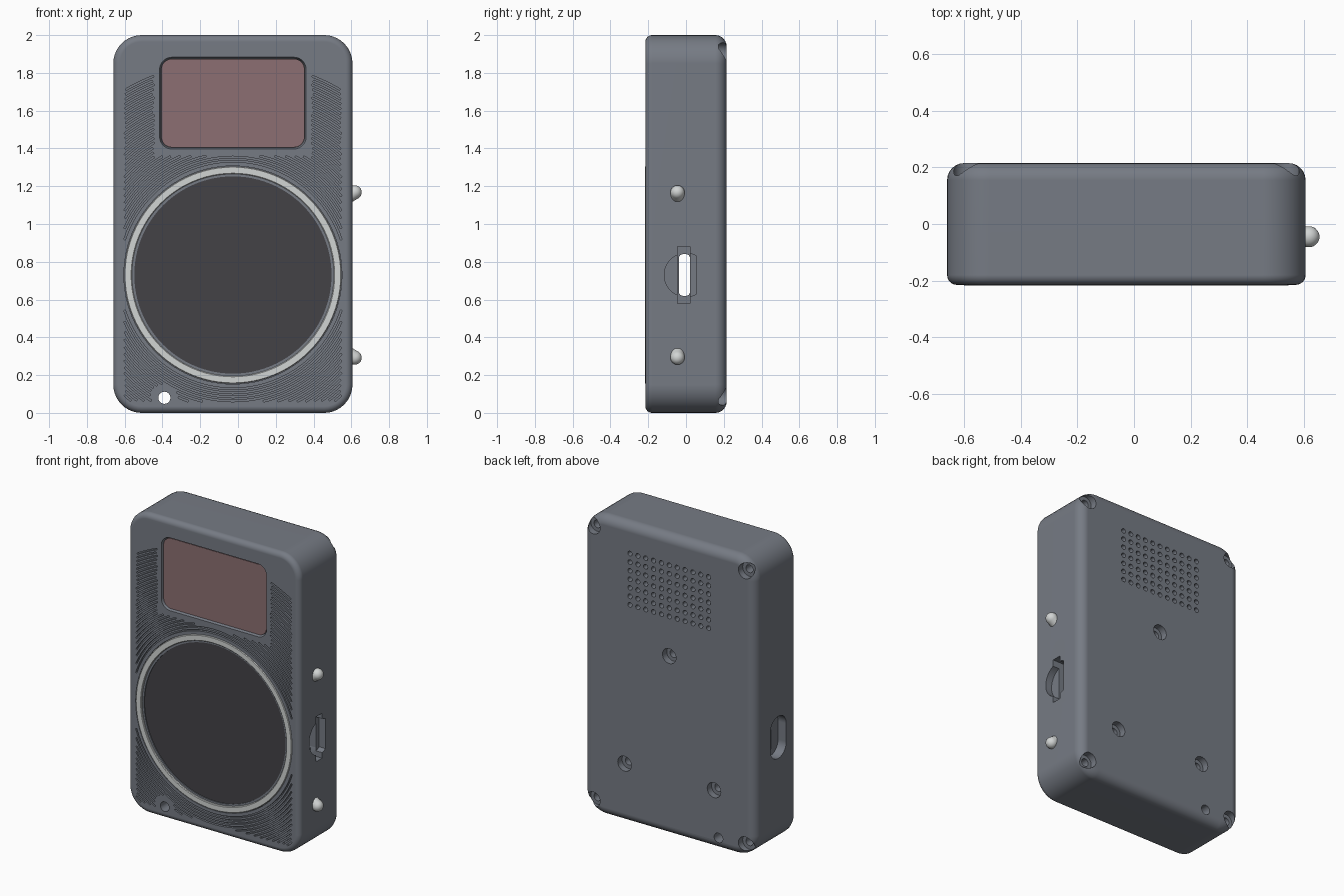
import bpy, bmesh, math
from mathutils import Vector, Matrix

if "Cube" in bpy.data.objects:
    bpy.data.objects.remove(bpy.data.objects["Cube"])

CX, DISC_Z = -0.027, 0.73      # body centre line, speaker height
W, D = 0.633, 0.215            # half width, half depth


def material(name, rgb):
    m = bpy.data.materials.new(name)
    m.use_nodes = True
    m.diffuse_color = (*rgb, 1)
    m.node_tree.nodes["Principled BSDF"].inputs["Base Color"].default_value = (*rgb, 1)
    return m


GREY = material("slate grey", (0.181, 0.198, 0.231))
PINK = material("dusty pink", (0.262, 0.159, 0.168))
DARK = material("charcoal", (0.056, 0.054, 0.061))
PALE = material("pale grey", (0.64, 0.66, 0.655))


def make(name, bm, mat):
    bmesh.ops.recalc_face_normals(bm, faces=bm.faces)
    me = bpy.data.meshes.new(name)
    bm.to_mesh(me)
    bm.free()
    me.materials.append(mat)
    ob = bpy.data.objects.new(name, me)
    bpy.context.collection.objects.link(ob)
    return ob


def activate(ob):
    bpy.ops.object.select_all(action='DESELECT')
    ob.select_set(True)
    bpy.context.view_layer.objects.active = ob


def smooth(ob):
    activate(ob)
    bpy.ops.object.shade_smooth_by_angle(angle=math.radians(32))


def circle(u, v, r, n=32):
    return [(u + r * math.cos(2 * math.pi * i / n), v + r * math.sin(2 * math.pi * i / n))
            for i in range(n)]


def rounded(u, v, hu, hv, r, inset=0, n=10):
    pts = []
    for k, (su, sv) in enumerate([(1, 1), (-1, 1), (-1, -1), (1, -1)]):
        for i in range(n + 1):
            a = math.pi / 2 * (k + i / n)
            pts.append((u + su * (hu - r) + (r - inset) * math.cos(a),
                        v + sv * (hv - r) + (r - inset) * math.sin(a)))
    return pts


def loft(bm, sections, axis='y'):
    """Skin a stack of (position, outline) sections along an axis and cap it."""
    rings = []
    for t, pts in sections:
        rings.append([bm.verts.new((u, t, v) if axis == 'y' else (t, u, v)) for u, v in pts])
    for a, b in zip(rings, rings[1:]):
        for i in range(len(a)):
            j = (i + 1) % len(a)
            bm.faces.new((a[i], a[j], b[j], b[i]))
    bm.faces.new(rings[0])
    bm.faces.new(rings[-1])


def prism(bm, pts, a, b, axis='y'):
    loft(bm, [(a, pts), (b, pts)], axis)


def lathe(name, profile, origin, direction, mat, steps=96, closed=False):
    bm = bmesh.new()
    vs = [bm.verts.new((r, 0, h)) for r, h in profile]
    pairs = list(zip(vs, vs[1:])) + ([(vs[-1], vs[0])] if closed else [])
    edges = [bm.edges.new(p) for p in pairs]
    bmesh.ops.spin(bm, geom=vs + edges, cent=(0, 0, 0), axis=(0, 0, 1),
                   angle=2 * math.pi, steps=steps)
    bmesh.ops.remove_doubles(bm, verts=bm.verts, dist=1e-5)
    rot = Vector(direction).to_track_quat('Z', 'Y').to_matrix().to_4x4()
    bm.transform(Matrix.Translation(origin) @ rot)
    ob = make(name, bm, mat)
    smooth(ob)
    return ob


# Case: rounded box, small fillet in front and a larger one behind
def fillet(y, r, sign, n=6):
    for i in range(n + 1):
        a = math.pi / 2 * i / n
        yield y + sign * r * (1 - math.sin(a)), r * (1 - math.cos(a))


levels = list(fillet(-D, 0.035, 1))[::-1] + list(fillet(D, 0.06, -1))
bm = bmesh.new()
loft(bm, [(y, rounded(CX, 1, W, 1, 0.15, d)) for y, d in levels])
case = make("case", bm, GREY)


def cut(bm):
    tool = make("cutter", bm, GREY)
    tool.hide_render = True
    mod = case.modifiers.new("cut", 'BOOLEAN')
    mod.operation, mod.solver, mod.object = 'DIFFERENCE', 'EXACT', tool
    activate(case)
    bpy.ops.object.modifier_apply(modifier=mod.name)
    bpy.data.objects.remove(tool)


# Recesses: screen, speaker, counterbores, vent grid, side openings
screws = [(CX + sx * 0.56, z) for sx in (-1, 1) for z in (0.09, 1.91)]
screws += [(CX, 1.195), (CX - 0.33, 0.39), (CX + 0.33, 0.39)]
bm = bmesh.new()
loft(bm, [(-0.25, rounded(CX, 1.64, 0.388, 0.243, 0.065)),
          (-D, rounded(CX, 1.64, 0.388, 0.243, 0.065)),
          (-0.19, rounded(CX, 1.64, 0.38, 0.235, 0.057))])
prism(bm, circle(CX, DISC_Z, 0.577, 96), -0.25, -0.175)
for x, z in screws:
    prism(bm, circle(x, z, 0.05), 0.17, 0.25)
for i in range(11):
    for j in range(7):
        prism(bm, circle(CX + (i - 5) * 0.058, 1.63 + (j - 3) * 0.057, 0.016, 12), 0.15, 0.25)
scoop = [(min(y, 0.055), z) for y, z in circle(0, DISC_Z, 0.115, 48)]
prism(bm, scoop, 0.56, 0.7, 'x')
prism(bm, rounded(-0.03, DISC_Z, 0.083, 0.14, 0.08), -0.75, -0.6, 'x')
cut(bm)

# Screw pilots and card slot
bm = bmesh.new()
for x, z in screws:
    prism(bm, circle(x, z, 0.026, 20), 0.08, 0.2)
prism(bm, [(-0.045, 0.58), (0.02, 0.58), (0.02, 0.88), (-0.045, 0.88)], 0.52, 0.7, 'x')
cut(bm)

# Through openings and concentric front grooves
HOLE = (-0.39, 0.08)
bm = bmesh.new()
prism(bm, circle(*HOLE, 0.032), -0.3, 0.3)
prism(bm, rounded(-0.008, DISC_Z, 0.029, 0.11, 0.02), -0.8, 0.8, 'x')


def grooved(x, z):
    in_panel = abs(x - CX) < 0.575 and z > 0.06
    by_screen = abs(x - CX) < 0.415 and z > 1.36
    return in_panel and not by_screen and math.dist((x, z), HOLE) > 0.07


STEPS, HALF = 480, 0.0045
for k in range(26):
    r = 0.603 + k * 0.0212
    run = []
    for i in range(STEPS + 1):
        c, s = math.cos(2 * math.pi * i / STEPS), math.sin(2 * math.pi * i / STEPS)
        if grooved(CX + r * c, DISC_Z + r * s):
            run.append((c, s))
            continue
        if len(run) > 2:
            outer = [(CX + (r + HALF) * c, DISC_Z + (r + HALF) * s) for c, s in run]
            inner = [(CX + (r - HALF) * c, DISC_Z + (r - HALF) * s) for c, s in run]
            prism(bm, outer + inner[::-1], -0.24, -0.198)
        run = []
cut(bm)
smooth(case)
case.modifiers.new("weighted normals", 'WEIGHTED_NORMAL').keep_sharp = True

# Screen panel
bm = bmesh.new()
prism(bm, rounded(CX, 1.64, 0.379, 0.234, 0.056), -0.203, -0.185)
make("screen", bm, PINK)

# Speaker: pale ring, grey inner lip, dark grille
centre, front = (CX, 0, DISC_Z), (0, -1, 0)
lathe("speaker_ring", [(0.535, 0.17), (0.535, 0.214), (0.539, 0.218), (0.571, 0.218),
                       (0.575, 0.214), (0.575, 0.17)], centre, front, PALE, closed=True)
lathe("speaker_lip", [(0.522, 0.17), (0.522, 0.206), (0.536, 0.206), (0.536, 0.17)],
      centre, front, GREY, closed=True)
lathe("speaker_grille", [(0, 0.2), (0.523, 0.2), (0.523, 0.17), (0, 0.17)],
      centre, front, DARK)

# Side buttons: domed pins leaning away from each other
R = 0.037
dome = [(0, -0.06), (R, -0.06)]
dome += [(R * math.cos(math.pi / 16 * i), R * math.sin(math.pi / 16 * i)) for i in range(8)]
dome += [(0, R)]
for name, z, lean in (("upper_button", 1.168, 0.6), ("lower_button", 0.292, -0.6)):
    lathe(name, dome, (0.618, -0.045, z), (1, 0, lean), PALE, steps=32)
